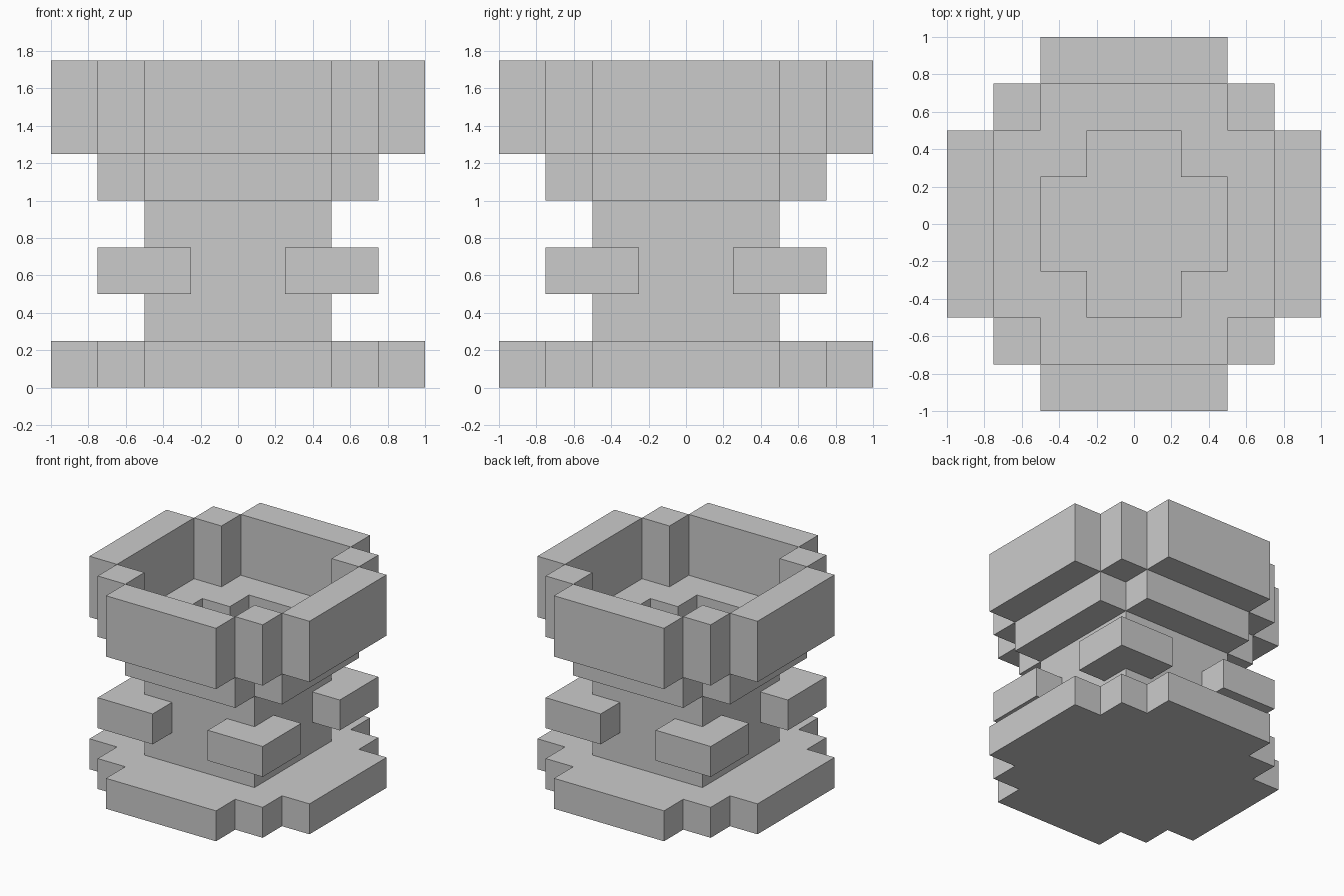
import bpy

if "Cube" in bpy.data.objects:
    bpy.data.objects.remove(bpy.data.objects["Cube"])


def turn(points, n=1):
    """Rotate 2D points n quarter turns about the centre."""
    for _ in range(n):
        points = [(-y, x) for x, y in points]
    return points


def around(quarter):
    """Repeat a quarter outline four times into a closed loop."""
    return [p for n in range(4) for p in turn(quarter, n)]


def prism(name, outline, z0, z1, hole=None):
    """Extrude an outline; an optional hole has the same point count."""
    n = len(outline)
    loops = [(outline, z0), (outline, z1)]
    if hole:
        loops += [(hole, z1), (hole, z0)]
    verts = [(x, y, z) for loop, z in loops for x, y in loop]
    m = len(loops)
    bands = m if hole else 1
    faces = []
    for k in range(bands):
        a, b = k * n, ((k + 1) % m) * n
        faces += [(a + i, a + (i + 1) % n, b + (i + 1) % n, b + i) for i in range(n)]
    if not hole:
        faces += [tuple(reversed(range(n))), tuple(range(n, 2 * n))]
    mesh = bpy.data.meshes.new(name)
    mesh.from_pydata(verts, [], faces)
    mesh.update()
    obj = bpy.data.objects.new(name, mesh)
    bpy.context.collection.objects.link(obj)
    return obj


def rect(x0, x1, y0, y1):
    return [(x0, y0), (x1, y0), (x1, y1), (x0, y1)]


# Stepped foot and square column
prism("base", around([(1, .5), (.75, .5), (.75, .75), (.5, .75), (.5, 1)]), 0, .25)
prism("column", rect(-.5, .5, -.5, .5), .25, 1)

# Basin floor: plus-shaped slab with a plus-shaped recess down to the column top
prism("basin_floor", around([(.75, .5), (.5, .5), (.5, .75)]), 1, 1.25,
      hole=around([(.5, .25), (.25, .25), (.25, .5)]))

# Corner blocks wrapping the column, rim walls and rim corner posts
corner = [(.5, .25), (.75, .25), (.75, .75), (.25, .75), (.25, .5), (.5, .5)]
for n in range(4):
    prism(f"corner_block_{n + 1}", turn(corner, n), .5, .75)
    prism(f"rim_wall_{n + 1}", turn(rect(.75, 1, -.5, .5), n), 1.25, 1.75)
    prism(f"rim_post_{n + 1}", turn(rect(.5, .75, .5, .75), n), 1.25, 1.75)
